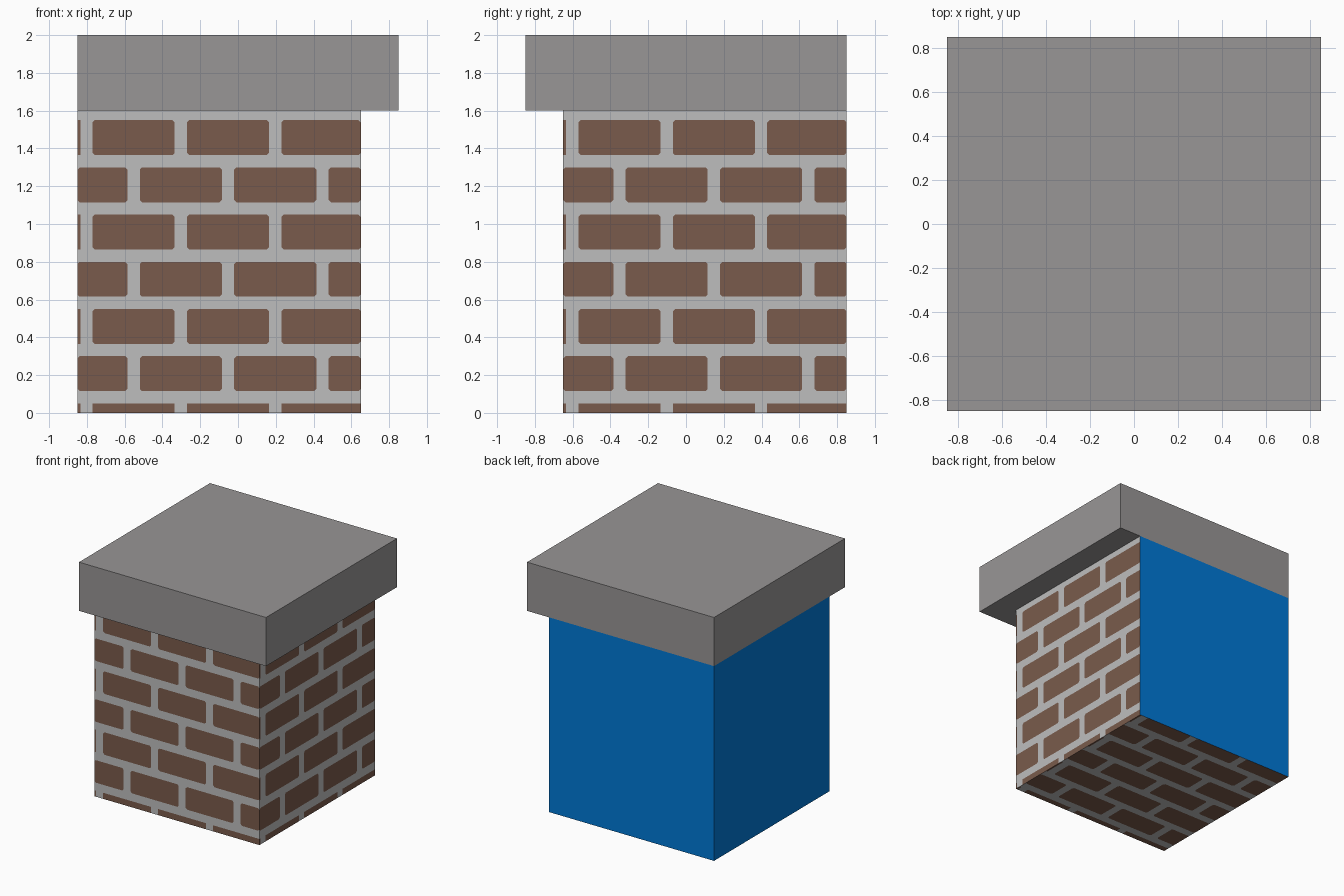
import bpy, bmesh
from mathutils import Vector

if "Cube" in bpy.data.objects:
    bpy.data.objects.remove(bpy.data.objects["Cube"])


def material(name, rgb):
    m = bpy.data.materials.new(name)
    m.diffuse_color = (*rgb, 1)
    m.use_nodes = True
    m.node_tree.nodes["Principled BSDF"].inputs["Base Color"].default_value = m.diffuse_color
    return m


MORTAR = material("mortar grey", (0.515, 0.515, 0.515))
BRICK = material("brick brown", (0.195, 0.105, 0.072))
BLUE = material("plain blue", (0.0, 0.19, 0.68))
STONE = material("cap grey", (0.315, 0.303, 0.303))

X0, X1, Y0, Y1, H = -0.85, 0.65, -0.65, 0.85, 1.6
PITCH, ROW, GAP, CH = 0.5, 0.25, 0.065, 0.012


def make_object(name, bm, mats):
    me = bpy.data.meshes.new(name)
    bm.to_mesh(me)
    bm.free()
    for m in mats:
        me.materials.append(m)
    ob = bpy.data.objects.new(name, me)
    bpy.context.collection.objects.link(ob)
    return ob


def brick_wall(bm, origin, u_dir, v_dir, u0, u1, height):
    """Flat wall cut into mortar and brick faces, running bond."""
    o, ud, vd = Vector(origin), Vector(u_dir), Vector(v_dir)

    def poly(pts, mat):
        f = bm.faces.new([bm.verts.new(o + ud * u + vd * v) for u, v in pts])
        f.material_index = mat

    def rect(a, b, c, d, mat):
        a, b, c, d = max(a, u0), min(b, u1), max(c, 0), min(d, height)
        if b - a < 1e-5 or d - c < 1e-5:
            return
        if mat == 0 or b - a < 0.1 or d - c < 0.1:
            poly([(a, c), (b, c), (b, d), (a, d)], mat)
            return
        # brick with clipped corners, mortar in the corners
        k = CH
        poly([(a + k, c), (b - k, c), (b, c + k), (b, d - k),
              (b - k, d), (a + k, d), (a, d - k), (a, c + k)], 1)
        poly([(a, c), (a + k, c), (a, c + k)], 0)
        poly([(b - k, c), (b, c), (b, c + k)], 0)
        poly([(b, d - k), (b, d), (b - k, d)], 0)
        poly([(a + k, d), (a, d), (a, d - k)], 0)

    for r in range(8):
        top = 0.05 + r * ROW
        bottom = top - ROW + GAP
        rect(u0, u1, top, top + GAP, 0)
        start = 0.08 + (r % 2) * PITCH / 2
        for i in range(-5, 5):
            a = start + i * PITCH
            rect(a, a + PITCH - GAP, bottom, top, 1)
            rect(a - GAP, a, bottom, top, 0)


# Pillar body: brick front, right and underside, plain blue back and left
bm = bmesh.new()
brick_wall(bm, (X0, Y0, 0), (1, 0, 0), (0, 0, 1), 0, X1 - X0, H)
brick_wall(bm, (X1, Y0, 0), (0, 1, 0), (0, 0, 1), 0, Y1 - Y0, H)
brick_wall(bm, (X0, Y0, 0), (-1, 0, 0), (0, 1, 0), X0 - X1, 0, Y1 - Y0)
for a, b in (((X1, Y1), (X0, Y1)), ((X0, Y1), (X0, Y0))):
    f = bm.faces.new([bm.verts.new(p) for p in
                      ((*a, 0), (*b, 0), (*b, H), (*a, H))])
    f.material_index = 2
bmesh.ops.remove_doubles(bm, verts=bm.verts, dist=1e-5)
make_object("pillar_body", bm, [MORTAR, BRICK, BLUE])

# Cap slab, flush with the body at the back and left
bm = bmesh.new()
bmesh.ops.create_cube(bm, size=1)
for v in bm.verts:
    v.co = (v.co.x * 1.7, v.co.y * 1.7, 1.8 + v.co.z * 0.4)
make_object("cap_slab", bm, [STONE])
